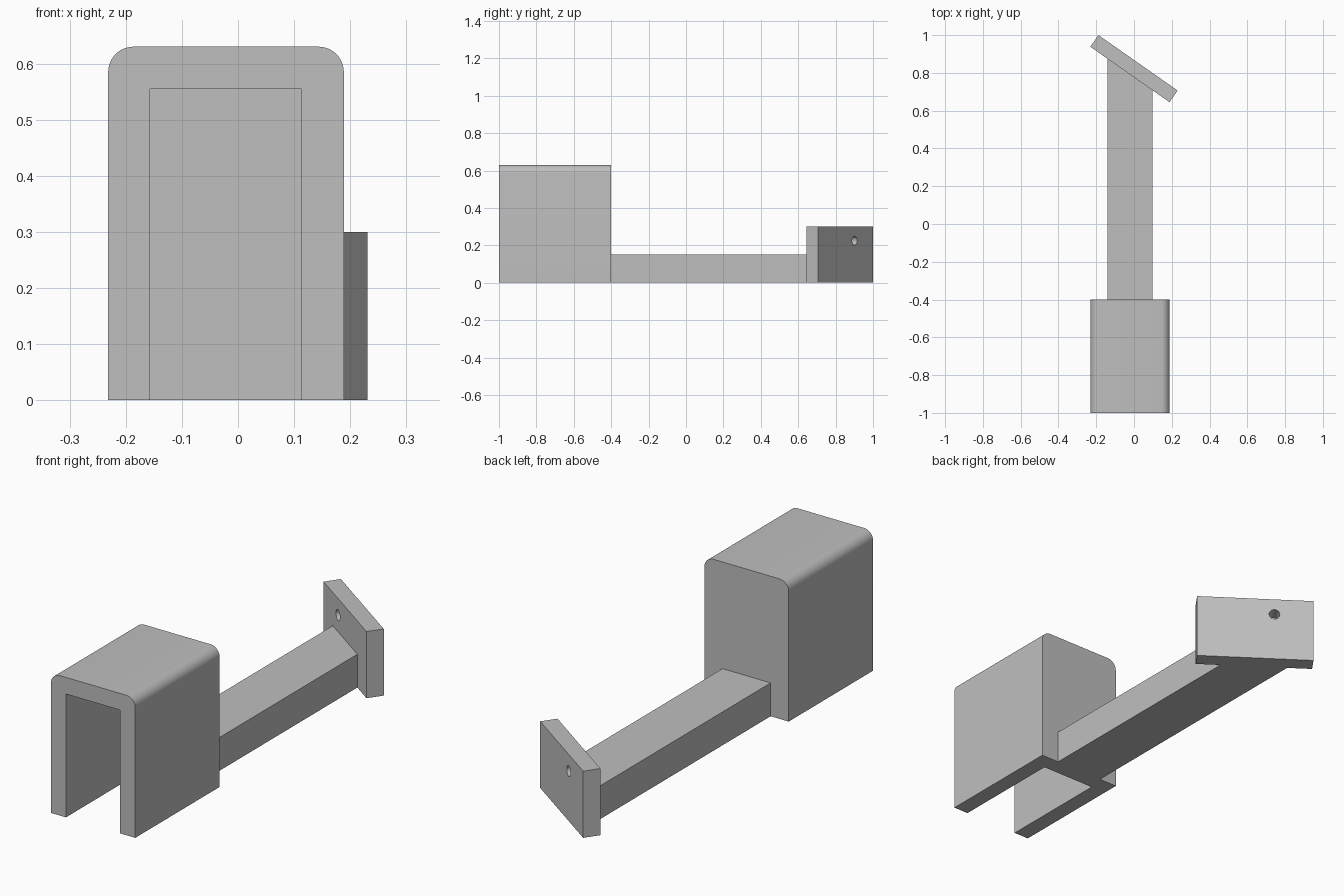
import bpy
import bmesh
from math import radians, sin, cos
from mathutils import Matrix, Vector

if "Cube" in bpy.data.objects:
    bpy.data.objects.remove(bpy.data.objects["Cube"], do_unlink=True)

grey = bpy.data.materials.new("plain grey")
grey.use_nodes = True
colour = (0.52, 0.52, 0.52, 1)
grey.diffuse_color = colour
grey.node_tree.nodes["Principled BSDF"].inputs["Base Color"].default_value = colour

AXIS_X = -0.0214                    # centre line of housing and arm
WALL = 0.075                        # housing wall and plate thickness
ANGLE = radians(35)                 # plate turn about z
PLATE_LEN, PLATE_H = 0.512, 0.3
PLATE_POS = Vector((0, 0.8225, PLATE_H / 2))
PLATE_TURN = Matrix.Rotation(-ANGLE, 4, "Z")


def prism(name, outline, depth, matrix=Matrix()):
    """Extrude a closed xy outline upward, then place it."""
    bm = bmesh.new()
    face = bm.faces.new([bm.verts.new((x, y, 0)) for x, y in outline])
    top = bmesh.ops.extrude_face_region(bm, geom=[face])["geom"]
    bmesh.ops.translate(bm, vec=(0, 0, depth),
                        verts=[v for v in top if isinstance(v, bmesh.types.BMVert)])
    bmesh.ops.transform(bm, matrix=matrix, verts=bm.verts)
    bmesh.ops.recalc_face_normals(bm, faces=bm.faces)
    mesh = bpy.data.meshes.new(name)
    bm.to_mesh(mesh)
    bm.free()
    mesh.materials.append(grey)
    obj = bpy.data.objects.new(name, mesh)
    bpy.context.collection.objects.link(obj)
    return obj


def rect(x0, x1, y0, y1):
    return [(x0, y0), (x1, y0), (x1, y1), (x0, y1)]


def arc(cx, cy, r, start, end, steps):
    angles = [radians(start + (end - start) * i / steps) for i in range(steps + 1)]
    return [(cx + r * cos(a), cy + r * sin(a)) for a in angles]


def cut(obj, cutter):
    mod = obj.modifiers.new("cut", "BOOLEAN")
    mod.operation = "DIFFERENCE"
    mod.solver = "EXACT"
    mod.object = cutter
    bpy.context.view_layer.objects.active = obj
    bpy.ops.object.modifier_apply(modifier=mod.name)
    bpy.data.objects.remove(cutter, do_unlink=True)


def smooth(obj):
    bpy.ops.object.select_all(action="DESELECT")
    obj.select_set(True)
    bpy.context.view_layer.objects.active = obj
    bpy.ops.object.shade_smooth_by_angle(angle=radians(30))


# Housing: rounded top, hollow, open at the front and bottom
half, height, radius = 0.21, 0.63, 0.045
outline = [(-half, 0), (half, 0)]
outline += arc(half - radius, height - radius, radius, 0, 90, 10)
outline += arc(radius - half, height - radius, radius, 90, 180, 10)
upright = Matrix.Translation((AXIS_X, -0.4, 0)) @ Matrix.Rotation(radians(90), 4, "X")
housing = prism("housing", outline, 0.6, upright)
inner = half - WALL
cut(housing, prism("slot_cutter", rect(-inner, inner, -0.1, height - WALL), 0.7,
                   Matrix.Translation((0, -WALL, 0)) @ upright))
smooth(housing)

# Arm: its far end is mitred to the front face of the plate
def plate_front_y(x):
    return PLATE_POS.y - (WALL / 2 + x * sin(ANGLE)) / cos(ANGLE)


left, right = AXIS_X - 0.12, AXIS_X + 0.12
prism("arm", [(left, -0.4), (right, -0.4),
              (right, plate_front_y(right)), (left, plate_front_y(left))], 0.15)

# End plate: turned about z, with a small through hole
place = Matrix.Translation(PLATE_POS) @ PLATE_TURN
plate = prism("end_plate",
              rect(-PLATE_LEN / 2, PLATE_LEN / 2, -WALL / 2, WALL / 2), PLATE_H,
              place @ Matrix.Translation((0, 0, -PLATE_H / 2)))
hole = place @ Matrix.Translation((-0.084, WALL, 0.075)) @ Matrix.Rotation(radians(90), 4, "X")
cut(plate, prism("hole_cutter", arc(0, 0, 0.0235, 0, 360, 32)[:-1], WALL * 2, hole))
smooth(plate)
